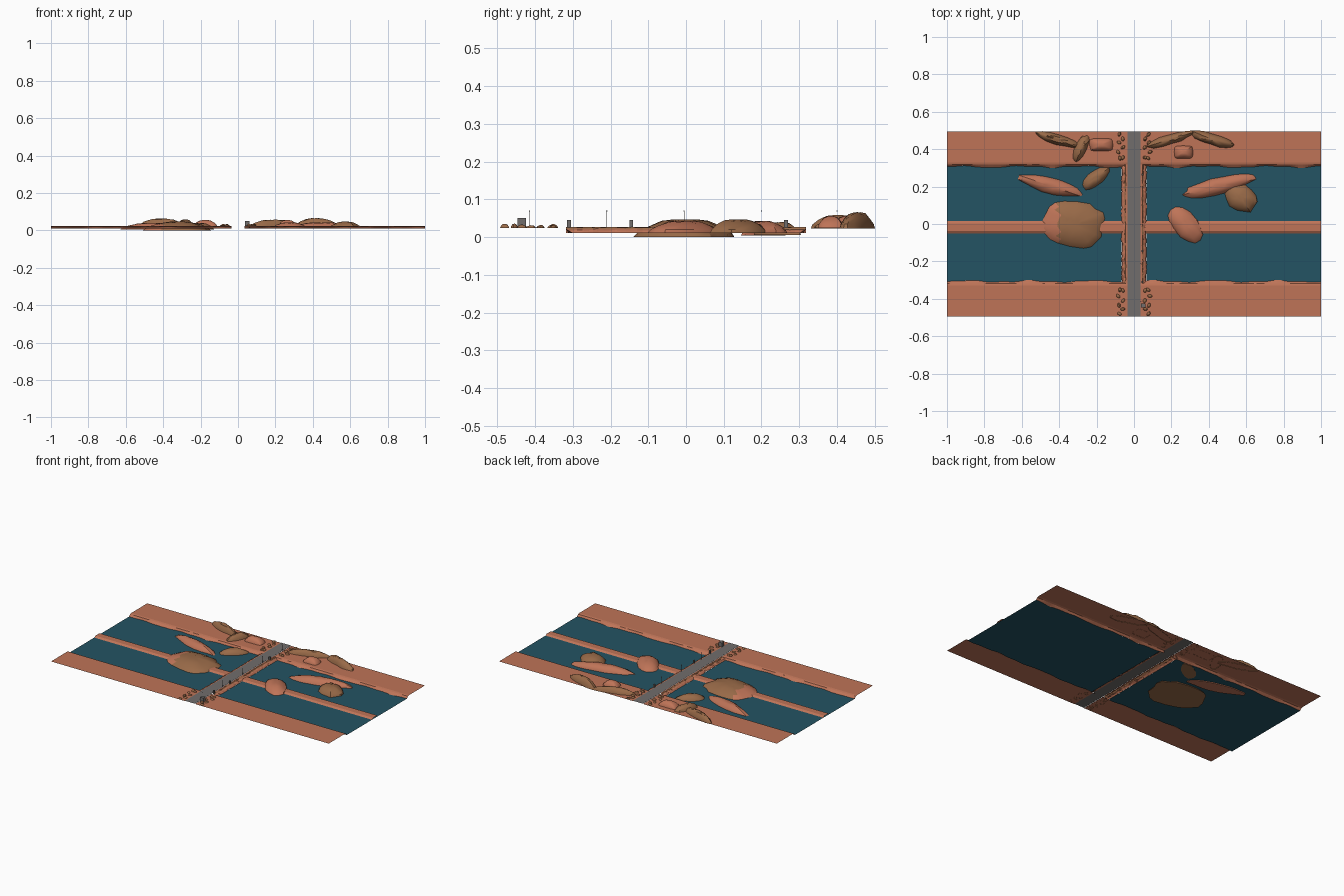
import bpy, bmesh, math, random
from mathutils import Vector, Matrix

if "Cube" in bpy.data.objects:
    bpy.data.objects.remove(bpy.data.objects["Cube"])

random.seed(4)


def mat(name, c):
    m = bpy.data.materials.new(name)
    m.diffuse_color = (*c, 1)
    m.use_nodes = True
    m.node_tree.nodes["Principled BSDF"].inputs["Base Color"].default_value = m.diffuse_color
    return m


CLAY = mat("terracotta", (0.52, 0.175, 0.097))
BROWN = mat("rock brown", (0.32, 0.145, 0.065))
WATER = mat("water blue", (0.017, 0.088, 0.126))
ROAD = mat("road grey", (0.165, 0.155, 0.15))
LAMP = mat("lamp grey", (0.25, 0.25, 0.25))

TOP, SEA, HALF, ROADW, FOOT = 0.025, 0.01, 0.495, 0.036, 0.066


def finish(bm, name, mats, smooth=None):
    me = bpy.data.meshes.new(name)
    bm.to_mesh(me)
    bm.free()
    ob = bpy.data.objects.new(name, me)
    bpy.context.collection.objects.link(ob)
    for m in mats:
        me.materials.append(m)
    if smooth:
        bpy.ops.object.select_all(action='DESELECT')
        ob.select_set(True)
        bpy.context.view_layer.objects.active = ob
        bpy.ops.object.shade_smooth_by_angle(angle=math.radians(smooth))
    return ob


def sheet(name, rows, mats, rule=None):
    """Open surface lofted through rows of points, facing up."""
    bm = bmesh.new()
    vs = [[bm.verts.new(p) for p in r] for r in rows]
    for j in range(len(vs) - 1):
        for i in range(len(vs[0]) - 1):
            f = bm.faces.new((vs[j][i], vs[j][i + 1], vs[j + 1][i + 1], vs[j + 1][i]))
            f.normal_update()
            if f.normal.z < 0:
                f.normal_flip()
            if rule:
                f.material_index = rule(j)
    return finish(bm, name, mats)


def span(a, b, n):
    return [a + (b - a) * i / n for i in range(n + 1)]


def shore(x, s):
    """Scalloped waterline of the bank on side s."""
    return s * (0.30 + 0.010 * abs(math.sin(9.5 * x + s)) + 0.002 * math.sin(47 * x))


# banks, water and middle sandbar, left and right of the road
for sx, side in ((-1, "left"), (1, "right")):
    xs = span(sx * ROADW, sx, 70)
    for s, where in ((-1, "front"), (1, "back")):
        sheet(f"{where}_bank_{side}", [
            [(x, s * HALF, TOP) for x in xs],
            [(x, s * 0.33, TOP) for x in xs],
            [(x, s * 0.318, TOP - 0.003) for x in xs],
            [(x, shore(x, s), SEA) for x in xs]], [CLAY])
    xs = span(sx * FOOT, sx, 70)
    sheet(f"water_{side}", [[(x, shore(x, s), SEA) for x in xs] for s in (-1, 1)], [WATER])
    sheet(f"sandbar_{side}", [[(sx * x, y, z) for x in (0.055, 1)] for y, z in
          ((-0.05, SEA), (-0.038, 0.018), (0.004, 0.018), (0.016, SEA))], [CLAY])
    # causeway side: rough kerb, ledge and slope down to the water
    ys = span(-0.318, 0.318, 44)
    j = lambda a: random.uniform(-a, a)
    sheet(f"causeway_{side}", [
        [(sx * ROADW, y, 0.026) for y in ys],
        [(sx * (0.045 + j(0.002)), y, 0.026 + j(0.001)) for y in ys],
        [(sx * (0.050 + j(0.002)), y, 0.021 + j(0.002)) for y in ys],
        [(sx * (0.058 + j(0.002)), y, 0.018 + j(0.001)) for y in ys],
        [(sx * (FOOT + j(0.003)), y, SEA) for y in ys]],
        [CLAY, BROWN], lambda r: 1 if r == 1 else 0)

# road
sheet("road", [[(x, y, 0.027) for x in (-ROADW, ROADW)] for y in (-HALF, HALF)], [ROAD])


def rock(name, x, y, length, width, angle, z0, z1, mats, n=16, square=1.0,
         rough=0.08, closed=False):
    """Low dome with an irregular outline; square < 1 makes it blocky, > 1 pointed."""
    bm = bmesh.new()
    rot = Matrix.Rotation(math.radians(angle), 3, 'Z')
    prof = ((1, 0), (0.93, 0.28), (0.74, 0.6), (0.48, 0.87), (0.22, 0.98))
    edge = [1 + random.uniform(-rough, rough) for _ in range(n)]

    def pw(v, p):
        return math.copysign(abs(v) ** p, v)
    rings = []
    for r, h in prof:
        ring = []
        for i in range(n):
            a = 2 * math.pi * i / n
            c, d = pw(math.cos(a), min(square, 1)), pw(math.sin(a), square)
            k = r * edge[i] * (1 + random.uniform(-rough, rough) * 0.4)
            hh = h * (1 + random.uniform(-rough, rough)) if h else 0
            p = rot @ Vector((c * k * length / 2, d * k * width / 2, 0))
            ring.append(bm.verts.new((x + p.x, y + p.y, z0 + (z1 - z0) * min(hh, 1))))
        rings.append(ring)
    for a, b in zip(rings, rings[1:]):
        for i in range(n):
            q = (i + 1) % n
            f = bm.faces.new((a[i], a[q], b[q], b[i]))
            f.normal_update()
    bm.faces.new(rings[-1])
    if closed:
        bm.faces.new(rings[0][::-1])
    if len(mats) > 1:
        # second colour on the side turned to the right
        for f in bm.faces:
            f.material_index = 1 if f.calc_center_median().x > x - 0.22 * length else 0
    return finish(bm, name, mats, 35)


# islands in the water (the left ones reach below the surface)
rock("large_island", -0.325, 0.0, 0.35, 0.25, -8, 0, 0.047, [CLAY, BROWN], 20, 0.75, 0.06, True)
rock("left_long_island", -0.45, 0.205, 0.38, 0.085, -15, 0.004, 0.040, [CLAY], 18, 1.2, closed=True)
rock("left_small_island", -0.205, 0.245, 0.18, 0.08, 38, 0.006, 0.040, [BROWN], 14, closed=True)
rock("right_long_island", 0.455, 0.205, 0.40, 0.09, 14, SEA, 0.043, [CLAY], 18, 1.1)
rock("right_brown_island", 0.572, 0.14, 0.18, 0.14, -35, SEA, 0.047, [BROWN], 14, 0.9)
rock("right_middle_island", 0.275, -0.005, 0.22, 0.125, -45, SEA, 0.043, [CLAY], 14, 0.9)

# hills on the back bank
for i, (x, y, l, w, a, h) in enumerate((
        (-0.41, 0.452, 0.26, 0.055, -17, 0.064), (-0.285, 0.405, 0.16, 0.065, 63, 0.058),
        (0.195, 0.453, 0.27, 0.055, 17, 0.058), (0.42, 0.452, 0.25, 0.06, -17, 0.066))):
    rock(f"bank_hill_{i + 1}", x, y, l, w, a, TOP - 0.002, h, [BROWN], 16, 1.1, 0.1)
rock("left_block", -0.175, 0.424, 0.125, 0.068, 0, TOP - 0.001, 0.056, [CLAY], 16, 0.45, 0.03)
rock("right_block", 0.265, 0.384, 0.10, 0.07, 0, TOP - 0.001, 0.056, [CLAY], 16, 0.45, 0.03)

# pebbles at both ends of the causeway
k = 0
for sx in (-1, 1):
    for sy in (-1, 1):
        for px, py in ((0.06, 0.355), (0.085, 0.385), (0.058, 0.41), (0.06, 0.455),
                       (0.08, 0.435), (0.078, 0.48), (0.075, 0.352)):
            k += 1
            rock(f"pebble_{k}", sx * px, sy * py, 0.027, 0.018, random.uniform(0, 180),
                 TOP - 0.001, random.uniform(0.030, 0.036), [BROWN], 8)


def box(name, c, s, m):
    bm = bmesh.new()
    bmesh.ops.create_cube(bm, size=1, matrix=Matrix.Translation(c) @ Matrix.Diagonal((*s, 1)))
    return finish(bm, name, [m])


# road-side cabinets
box("cabinet_large", (0.05, -0.435, 0.038), (0.025, 0.022, 0.026), ROAD)
for i, y in enumerate((-0.31, -0.145, 0.265)):
    box(f"cabinet_{i + 1}", (0.043, y, 0.035), (0.008, 0.010, 0.02), ROAD)

# slim lamp posts
for i, y in enumerate((-0.415, -0.21, -0.005, 0.2, 0.4)):
    box(f"lamp_post_{i + 1}", (0.038, y, 0.047), (0.001, 0.001, 0.042), LAMP)
    box(f"lamp_head_{i + 1}", (0.036, y, 0.069), (0.006, 0.003, 0.002), LAMP)
